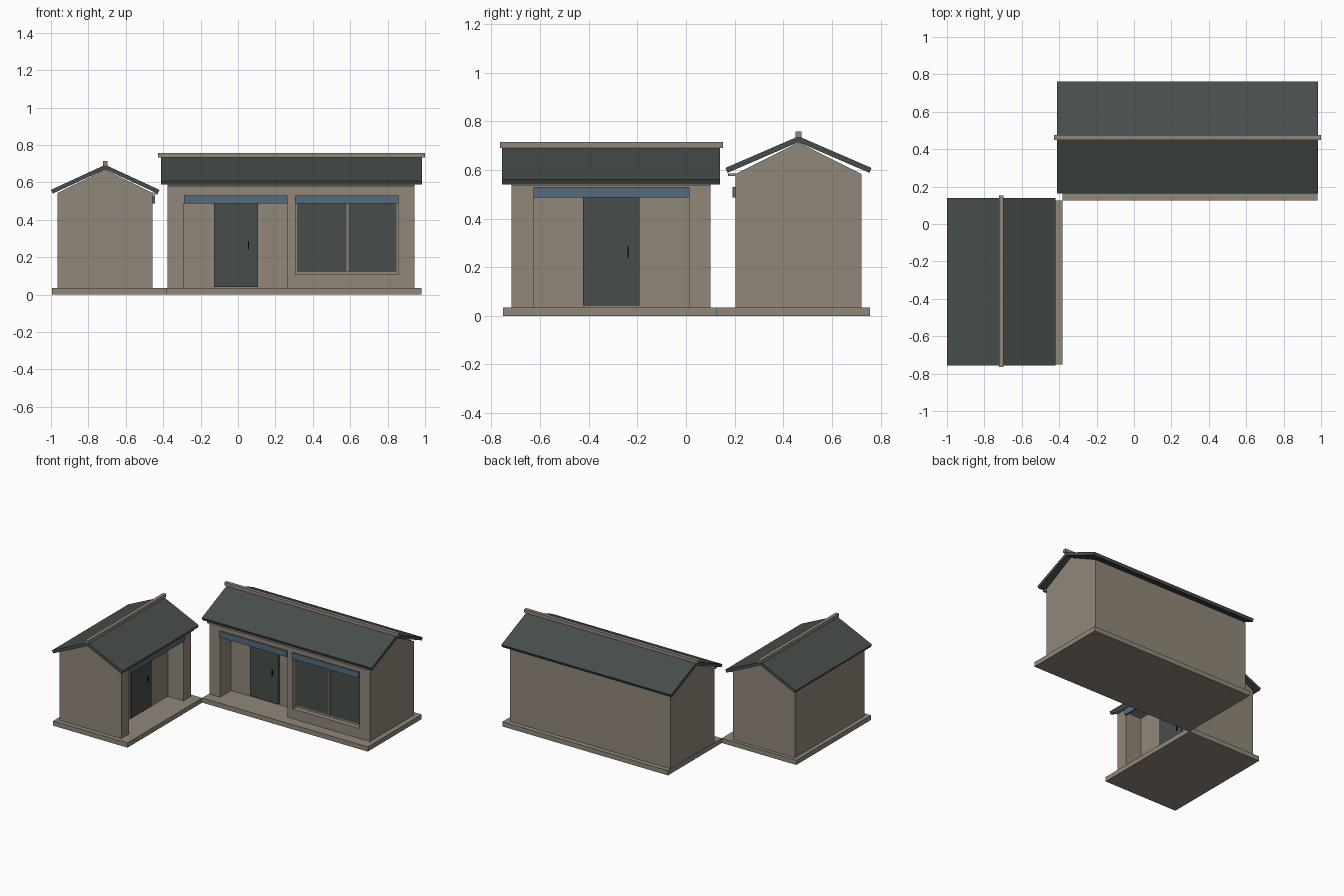
import bpy, bmesh, math
from mathutils import Matrix

if "Cube" in bpy.data.objects:
    bpy.data.objects.remove(bpy.data.objects["Cube"])


def mat(name, rgb):
    m = bpy.data.materials.new(name)
    m.diffuse_color = (*rgb, 1)
    m.use_nodes = True
    m.node_tree.nodes["Principled BSDF"].inputs["Base Color"].default_value = m.diffuse_color
    return m


STONE = mat("warm_stone", (0.285, 0.245, 0.195))
SLATE = mat("dark_slate", (0.063, 0.076, 0.069))
BLUE = mat("steel_blue", (0.090, 0.148, 0.200))
BLACK = mat("handle_black", (0.012, 0.014, 0.013))


def prism(name, profile, x0, x1, material, M):
    """Extrude a (y, z) profile along local x, then place it with M."""
    bm = bmesh.new()
    a = [bm.verts.new((x0, y, z)) for y, z in profile]
    b = [bm.verts.new((x1, y, z)) for y, z in profile]
    n = len(profile)
    bm.faces.new(a)
    bm.faces.new(b[::-1])
    for i in range(n):
        j = (i + 1) % n
        bm.faces.new((a[i], b[i], b[j], a[j]))
    bmesh.ops.recalc_face_normals(bm, faces=bm.faces)
    bm.transform(M)
    me = bpy.data.meshes.new(name)
    bm.to_mesh(me)
    bm.free()
    me.materials.append(material)
    ob = bpy.data.objects.new(name, me)
    bpy.context.collection.objects.link(ob)
    return ob


def box(name, x, y, z, material, M):
    return prism(name, [(y[0], z[0]), (y[1], z[0]), (y[1], z[1]), (y[0], z[1])],
                 x[0], x[1], material, M)


def cut(target, x, y, z, M):
    c = box(target.name + "_cutter", x, y, z, STONE, M)
    c.hide_render = True
    c.hide_viewport = True
    c.display_type = 'WIRE'
    mod = target.modifiers.new("recess", 'BOOLEAN')
    mod.operation = 'DIFFERENCE'
    mod.solver = 'EXACT'
    mod.object = c


def house(name, M, base_x, base_y, wall_x, wall_y, wall_top, gable_top,
          roof_x, eave_y, eave_z, ridge_z, ridge_x, porch, door, handle):
    f, back = wall_y
    depth = 0.13
    # plinth and wall block with porch recess
    box(name + "_base", base_x, base_y, (0, 0.035), STONE, M)
    walls = box(name + "_walls", wall_x, wall_y, (0.035, wall_top), STONE, M)
    cut(walls, porch, (f - 0.1, f + depth), (-0.05 + 0.085, 0.51), M)
    # gable
    mid = (f + back) / 2
    prism(name + "_gable", [(f, wall_top), (back, wall_top), (mid, gable_top)],
          *wall_x, STONE, M)
    # roof slabs
    ry = (eave_y[0] + eave_y[1]) / 2
    half = ry - eave_y[0]
    ang = math.atan2(ridge_z - eave_z, half)
    t = 0.022
    for side, s in (("front", -1), ("back", 1)):
        ey = ry + s * half
        prism(f"{name}_roof_{side}",
              [(ry, ridge_z), (ey, eave_z),
               (ey - s * t * math.sin(ang), eave_z - t * math.cos(ang)),
               (ry, ridge_z - t / math.cos(ang))], *roof_x, SLATE, M)
    # ridge cap and front soffit
    box(name + "_ridge_cap", ridge_x, (ry - 0.0125, ry + 0.0125),
        (ridge_z - 0.004, ridge_z + 0.02), STONE, M)
    box(name + "_soffit", wall_x, (eave_y[0] + 0.01, f + 0.025),
        (wall_top - 0.008, wall_top + 0.003), STONE, M)
    # porch awning, door and handle
    box(name + "_awning", porch, (f - 0.012, f + 0.001), (0.486, 0.53), BLUE, M)
    yb = f + depth
    box(name + "_door", door, (yb - 0.009, yb + 0.002), (0.042, 0.495), SLATE, M)
    box(name + "_door_handle", (handle - 0.003, handle + 0.003),
        (yb - 0.018, yb - 0.008), (0.24, 0.285), BLACK, M)
    return walls


# main house, facing the front
I = Matrix.Identity(4)
main = house("main_house", I, (-0.382, 0.98), (0.125, 0.757), (-0.376, 0.943),
             (0.204, 0.722), 0.583, 0.713, (-0.412, 0.985), (0.162, 0.763),
             0.608, 0.738, (-0.427, 1.0), (-0.29, 0.265), (-0.128, 0.107), 0.057)

# recessed window with frame, two panes and its own awning
cut(main, (0.307, 0.857), (0.1, 0.25), (0.108, 0.51), I)
box("window_frame", (0.307, 0.857), (0.243, 0.251), (0.108, 0.51), STONE, I)
for side, xs in (("left", (0.315, 0.58)), ("right", (0.59, 0.848))):
    box("window_pane_" + side, xs, (0.238, 0.245), (0.122, 0.5), SLATE, I)
box("window_mullion", (0.58, 0.59), (0.234, 0.245), (0.122, 0.5), STONE, I)
box("window_awning", (0.305, 0.857), (0.192, 0.205), (0.486, 0.53), BLUE, I)

# side house, turned to face right
R = Matrix.Rotation(math.radians(90), 4, 'Z')
house("side_house", R, (-0.752, 0.125), (0.382, 0.995), (-0.718, 0.10),
      (0.457, 0.965), 0.543, 0.669, (-0.757, 0.139), (0.42, 1.0),
      0.56, 0.694, (-0.765, 0.152), (-0.628, 0.014), (-0.424, -0.192), -0.237)
